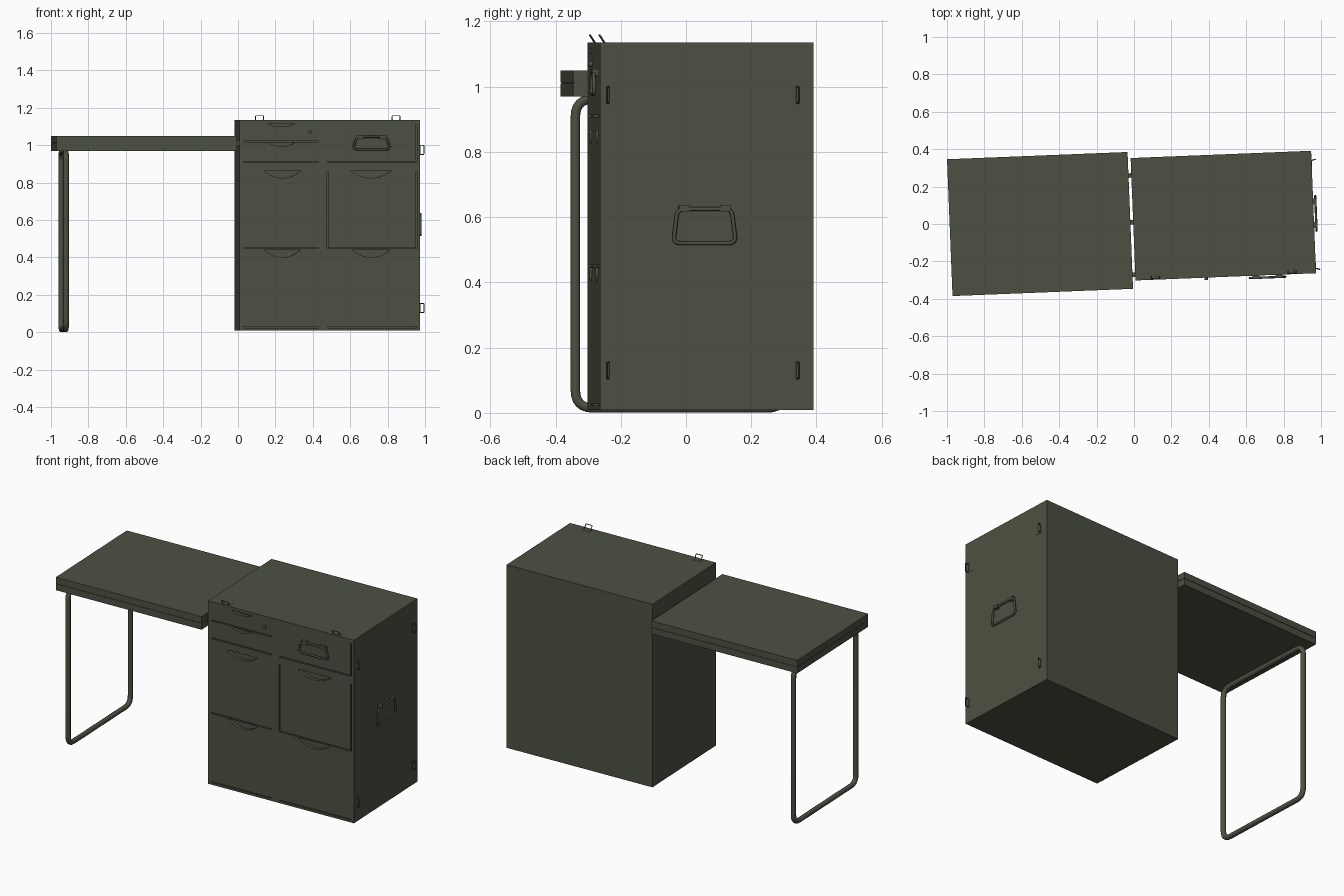
import bpy, bmesh, math
from mathutils import Matrix, Vector

if "Cube" in bpy.data.objects:
    bpy.data.objects.remove(bpy.data.objects["Cube"])

ROT = Matrix.Rotation(math.radians(2.3), 4, 'Z')   # whole desk sits slightly turned


def material(name, col):
    m = bpy.data.materials.new(name)
    m.diffuse_color = (*col, 1)
    m.use_nodes = True
    m.node_tree.nodes["Principled BSDF"].inputs["Base Color"].default_value = m.diffuse_color
    return m


olive = material("olive drab paint", (0.073, 0.081, 0.053))


def add_box(bm, a, b):
    c = [(p + q) / 2 for p, q in zip(a, b)]
    s = [abs(q - p) for p, q in zip(a, b)]
    bmesh.ops.create_cube(bm, size=1, matrix=Matrix.Translation(c) @ Matrix.Diagonal((*s, 1)))


def finish(bm, name, mat=olive):
    bmesh.ops.recalc_face_normals(bm, faces=bm.faces)
    me = bpy.data.meshes.new(name)
    bm.to_mesh(me)
    bm.free()
    ob = bpy.data.objects.new(name, me)
    bpy.context.collection.objects.link(ob)
    me.materials.append(mat)
    return ob


def boxes(name, *pairs):
    bm = bmesh.new()
    for a, b in pairs:
        add_box(bm, a, b)
    return finish(bm, name)


def rounded(pts, r, n=4):
    """Round the corners of a closed polyline."""
    out, N = [], len(pts)
    for i, p in enumerate(pts):
        p = Vector(p)
        a = p + (Vector(pts[i - 1]) - p).normalized() * r
        b = p + (Vector(pts[(i + 1) % N]) - p).normalized() * r
        for k in range(n + 1):
            t = k / n
            out.append(a * (1 - t) ** 2 + p * 2 * t * (1 - t) + b * t * t)
    return out


def tube(name, pts, rad, res=2):
    cu = bpy.data.curves.new(name, 'CURVE')
    cu.dimensions = '3D'
    cu.bevel_depth = rad
    cu.bevel_resolution = res
    sp = cu.splines.new('POLY')
    sp.points.add(len(pts) - 1)
    for q, p in zip(sp.points, pts):
        q.co = (*p, 1)
    sp.use_cyclic_u = True
    ob = bpy.data.objects.new(name, cu)
    bpy.context.collection.objects.link(ob)
    cu.materials.append(olive)
    bpy.ops.object.select_all(action='DESELECT')
    ob.select_set(True)
    bpy.context.view_layer.objects.active = ob
    bpy.ops.object.convert(target='MESH')
    bpy.ops.object.shade_smooth_by_angle(angle=math.radians(50))


# cabinet shell
X0, X1, Y0, Y1, Z0, Z1 = -0.004, 0.962, -0.302, 0.353, 0.009, 1.135
cabinet = boxes("cabinet", ((X0, Y0, Z0), (X1, Y1, Z1)))

# cutter: drawer seams and half-moon finger pulls in the front
bm = bmesh.new()
L0, L1, R0, R1, G = 0.018, 0.418, 0.468, 0.942, 0.003
for x0, x1, z in [(L0, L1, 1.02), (L0, L1, 0.91), (R0, R1 - .007, 0.91), (L0, L1, 0.45),
                  (R0 + .007, R1 - .007, 0.45), (L0, L1, 0.025), (R0, R1, 0.025)]:
    add_box(bm, (x0, Y0 - .02, z - G), (x1, Y0 + .01, z + G))
for x, z0, z1 in [(R1, 0.907, 1.11), (R0, 0.447, 0.86), (R1, 0.447, 0.86)]:
    add_box(bm, (x - .004, Y0 - .02, z0), (x + .004, Y0 + .01, z1))


def half_moon(x, z, w, d):
    R = (w * w / 4 + d * d) / (2 * d)
    a = math.asin(w / 2 / R)
    ring = [(x + R * math.sin(t), z - d + R - R * math.cos(t))
            for t in [-a + 2 * a * k / 12 for k in range(13)]]
    f, b = [[bm.verts.new((px, y, pz)) for px, pz in ring] for y in (Y0 - .02, Y0 + .02)]
    bm.faces.new(f)
    bm.faces.new(b[::-1])
    for i in range(len(ring)):
        bm.faces.new((f[i], f[i - 1], b[i - 1], b[i]))


for x, z, w, d in [(0.22, 1.117, .15, .018), (0.22, 1.014, .14, .02), (0.225, 0.865, .20, .04),
                   (0.70, 0.865, .22, .04), (0.225, 0.444, .20, .043), (0.70, 0.444, .21, .043)]:
    half_moon(x, z, w, d)
cutter = finish(bm, "front_cutter")
cutter.hide_render = True
mod = cabinet.modifiers.new("cut", 'BOOLEAN')
mod.object = cutter
mod.operation = 'DIFFERENCE'
mod.solver = 'EXACT'
bpy.context.view_layer.update()
bpy.context.view_layer.objects.active = cabinet
bpy.ops.object.modifier_apply(modifier="cut")
bpy.data.objects.remove(cutter)

# fold-out table top with a seam around the edge
boxes("table_top", ((-.985, -.346, 1.012), (-.019, .386, 1.05)))
boxes("table_lower_rim", ((-.985, -.346, .97), (-.019, .386, 1.009)))
boxes("table_seam", ((-.982, -.343, 1.005), (-.022, .383, 1.015)))

# closed tubular leg frame
lx, r = -0.932, 0.015
tube("leg_frame", rounded([(lx, -.302, r), (lx, .342, r), (lx, .342, .962), (lx, -.302, .962)],
                          0.055, 6), r, res=3)

# hinge knuckles between table and cabinet
for i, y in enumerate((-.27, .01, .26)):
    boxes(f"table_hinge_{i}", ((-.022, y - .012, 1.0), (-.002, y + .012, 1.025)))

# carrying handle on the front and on the right side
W = 0.006
fy = Y0 - .012
tube("front_handle", rounded([(.622, fy, 1.045), (.602, fy, .978), (.802, fy, .978), (.782, fy, 1.045)],
                             0.022), W)
boxes("front_handle_mounts", *[((x - .018, fy - .006, 1.034), (x + .018, Y0, 1.054)) for x in (.64, .764)])
hx = X1 + .012
tube("side_handle", rounded([(hx, -.065, .625), (hx, -.078, .52), (hx, .114, .52), (hx, .101, .625)],
                            0.022), W)
boxes("side_handle_mounts", *[((X1, y - .016, .618), (hx + .006, y + .016, .637)) for y in (-.045, .081)])

# drawer lock
bm = bmesh.new()
bmesh.ops.create_cone(bm, cap_ends=True, segments=12, radius1=.009, radius2=.009, depth=.016,
                      matrix=Matrix.Translation((.375, Y0 - .004, 1.07)) @ Matrix.Rotation(math.pi / 2, 4, 'X'))
finish(bm, "drawer_lock")

# wire latches along the top front edge, leaning forward
for i, x in enumerate((.103, .834)):
    a, b = x - .021, x + .021
    tube(f"top_latch_{i}", rounded([(a, -.283, 1.134), (b, -.283, 1.134), (b, -.299, 1.158), (a, -.299, 1.158)],
                                   .004, 2), .0025, res=1)
    boxes(f"top_latch_plate_{i}", ((x - .028, -.29, Z1 - .002), (x + .028, -.262, Z1 + .001)))

# wire latches on the right side, four corners
for i, (y, s) in enumerate([(-.276, 1), (.301, -1)]):
    for j, z in enumerate((.13, .975)):
        a, b = z - .025, z + .025
        tube(f"side_latch_{i}{j}", rounded([(X1, y, a), (X1, y, b), (X1 + .021, y - .006 * s, b),
                                            (X1 + .021, y - .006 * s, a)], .004, 2), .003, res=1)
        boxes(f"side_latch_plate_{i}{j}", ((X1 - .002, y - .004 * s, a), (X1 + .001, y + .03 * s, b)))

# turn the whole desk
for ob in bpy.data.objects:
    ob.matrix_world = ROT @ ob.matrix_basis
